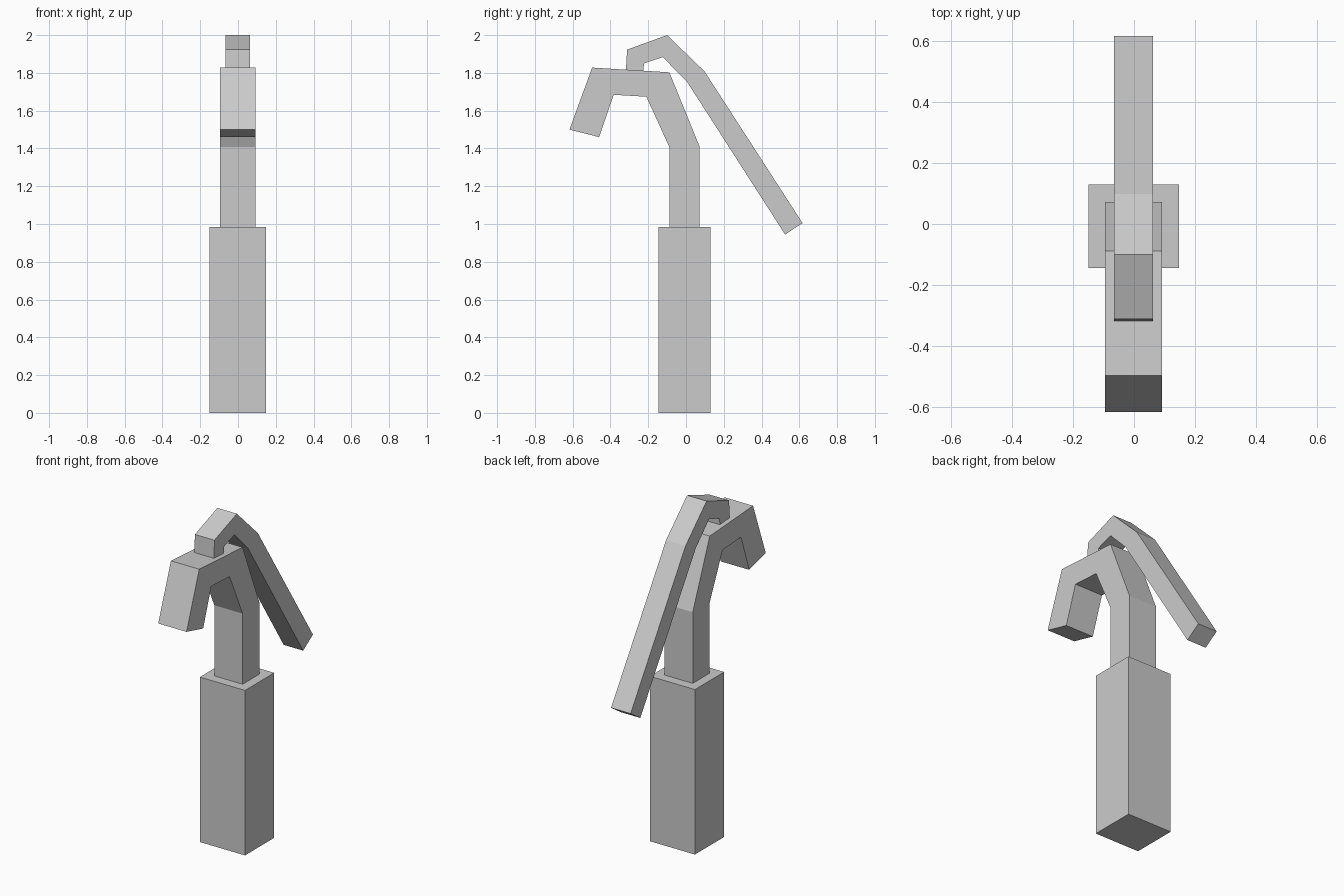
import bpy
import bmesh

default_cube = bpy.data.objects.get("Cube")
if default_cube:
    bpy.data.objects.remove(default_cube, do_unlink=True)

# One plain grey for the whole tap
grey = bpy.data.materials.new("plain grey")
grey.use_nodes = True
grey.diffuse_color = (0.6, 0.6, 0.6, 1)
grey.node_tree.nodes["Principled BSDF"].inputs["Base Color"].default_value = (0.6, 0.6, 0.6, 1)


def extrude_profile(name, profile, x_min, x_max):
    """Extrude a side profile of (y, z) points across x into a flat-faced solid."""
    bm = bmesh.new()
    side = bm.faces.new([bm.verts.new((x_min, y, z)) for y, z in profile])
    result = bmesh.ops.extrude_face_region(bm, geom=[side], use_keep_orig=True)
    moved = [v for v in result["geom"] if isinstance(v, bmesh.types.BMVert)]
    bmesh.ops.translate(bm, vec=(x_max - x_min, 0, 0), verts=moved)
    bmesh.ops.recalc_face_normals(bm, faces=bm.faces)
    mesh = bpy.data.meshes.new(name)
    bm.to_mesh(mesh)
    bm.free()
    mesh.materials.append(grey)
    obj = bpy.data.objects.new(name, mesh)
    bpy.context.collection.objects.link(obj)
    return obj


# Square pedestal
extrude_profile("base_column", [
    (-0.145, 0), (0.13, 0), (0.13, 0.985), (-0.145, 0.985),
], -0.15, 0.148)

# Neck bending forward into a downturned spout
extrude_profile("spout", [
    (-0.088, 0.985), (0.072, 0.985), (0.072, 1.41), (-0.088, 1.803),
    (-0.497, 1.828), (-0.617, 1.5), (-0.46, 1.46), (-0.383, 1.684),
    (-0.21, 1.674), (-0.088, 1.407),
], -0.095, 0.092)

# Hooked pump handle sweeping down behind the neck
extrude_profile("handle", [
    (-0.318, 1.815), (-0.312, 1.923), (-0.1, 2.0), (0.098, 1.808),
    (0.617, 1.005), (0.525, 0.944), (0.004, 1.755), (-0.123, 1.883),
    (-0.223, 1.85), (-0.225, 1.81),
], -0.066, 0.063)
